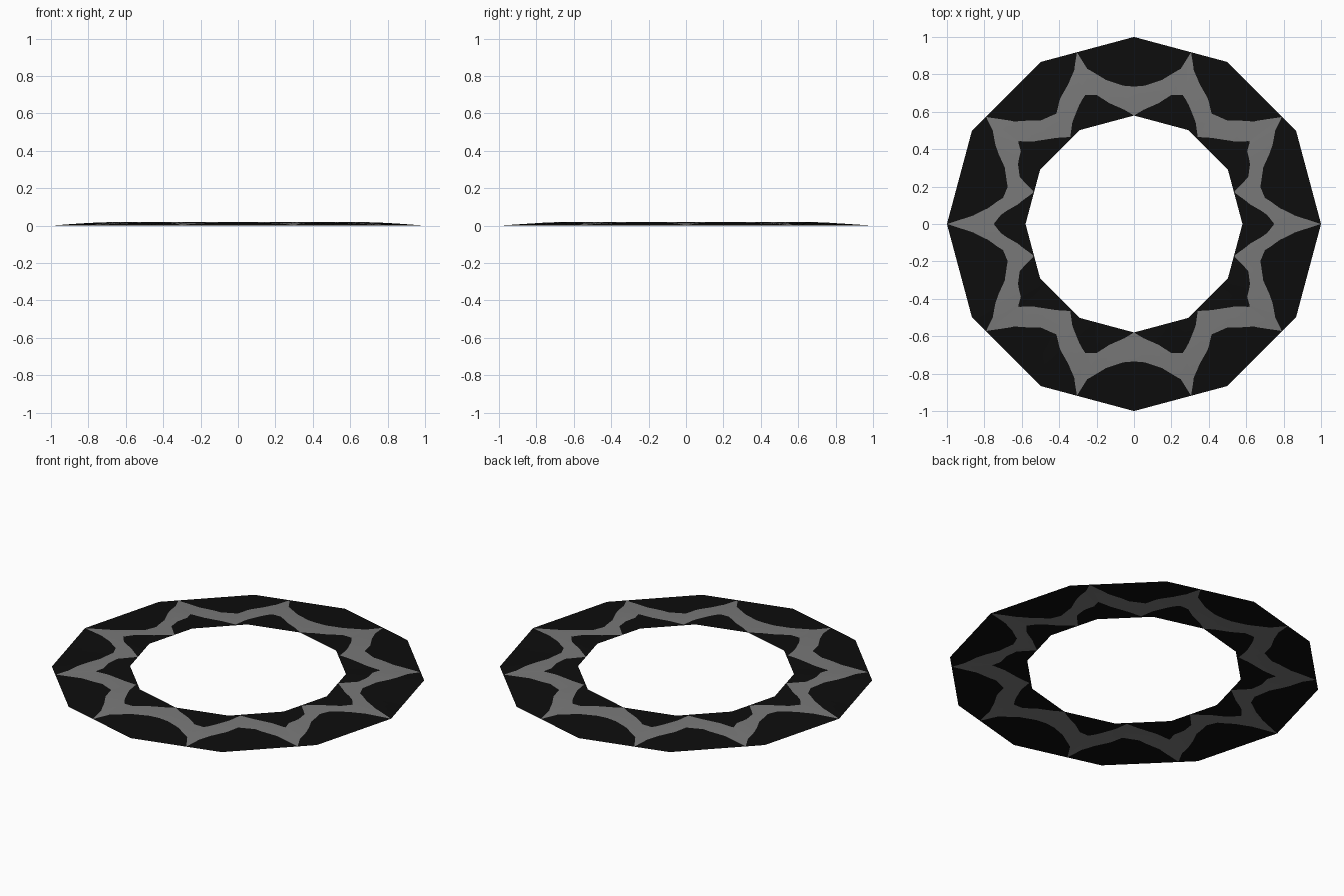
import bpy, bmesh, math

if "Cube" in bpy.data.objects:
    bpy.data.objects.remove(bpy.data.objects["Cube"])

INNER = 0.58      # inner rim radius (outer rim is 1)
HEIGHT = 0.02     # rise from outer rim to inner rim

# Edges of the grey zigzag band in one quarter (x, y); mirrored to the rest
OUTER_EDGE = [(1, 0), (.86, .045), (.78, .085), (.70, .14), (.675, .2), (.69, .3),
              (.74, .42), (.755, .5), (.79, .572), (.64, .548), (.5, .553), (.415, .59),
              (.395, .67), (.35, .75), (.32, .82), (.305, .918), (.25, .83),
              (.15, .77), (.06, .74), (0, .735)]
INNER_EDGE = [(.75, 0), (.71, .05), (.62, .105), (.533, .17), (.61, .25), (.62, .32),
              (.605, .39), (.62, .442), (.53, .442), (.45, .455), (.34, .465),
              (.33, .54), (.28, .66), (.26, .69), (.2, .69), (.13, .645), (0, .58)]


def polygon_radius(deg):
    """Distance to a unit 12-sided outline at this angle."""
    return math.cos(math.radians(15)) / math.cos(math.radians(deg % 30 - 15))


def polar(points):
    return [(round(math.degrees(math.atan2(y, x)), 3), math.hypot(x, y)) for x, y in points]


def sample(table, deg):
    for (a0, r0), (a1, r1) in zip(table, table[1:]):
        if a0 <= deg <= a1:
            return r0 + (r1 - r0) * (deg - a0) / (a1 - a0)
    return table[-1][1]


def material(name, value):
    m = bpy.data.materials.new(name)
    m.diffuse_color = (value, value, value, 1)
    m.use_nodes = True
    m.node_tree.nodes["Principled BSDF"].inputs["Base Color"].default_value = m.diffuse_color
    return m


outer_t, inner_t = polar(OUTER_EDGE), polar(INNER_EDGE)
quarter = {a for a, r in outer_t + inner_t} | {0, 30, 60, 90}
angles = sorted({round(v % 360, 3) for a in quarter for v in (a, 180 - a, 180 + a, -a)})

# Ring sheet: each column runs inner rim, band inner edge, band outer edge, outer rim
bm = bmesh.new()
columns = []
for deg in angles:
    fold = deg % 180
    fold = min(fold, 180 - fold)
    p = polygon_radius(deg)
    lo = max(INNER * p, min(p, sample(inner_t, fold)))
    hi = max(lo, min(p, sample(outer_t, fold)))
    col = []
    for r in (INNER * p, lo, hi, p):
        u = (r / p - INNER) / (1 - INNER)
        t = math.radians(deg)
        col.append(bm.verts.new((r * math.cos(t), r * math.sin(t), HEIGHT * (1 - u * u))))
    columns.append(col)
for i, a in enumerate(columns):
    b = columns[(i + 1) % len(columns)]
    for k in range(3):
        f = bm.faces.new((a[k], a[k + 1], b[k + 1], b[k]))
        f.material_index = 1 if k == 1 else 0
        f.smooth = True
bmesh.ops.remove_doubles(bm, verts=bm.verts[:], dist=0.002)

mesh = bpy.data.meshes.new("patterned_ring")
bm.to_mesh(mesh)
bm.free()
mesh.materials.append(material("black", 0.004))
mesh.materials.append(material("mid grey", 0.19))
ring = bpy.data.objects.new("patterned_ring", mesh)
bpy.context.collection.objects.link(ring)
